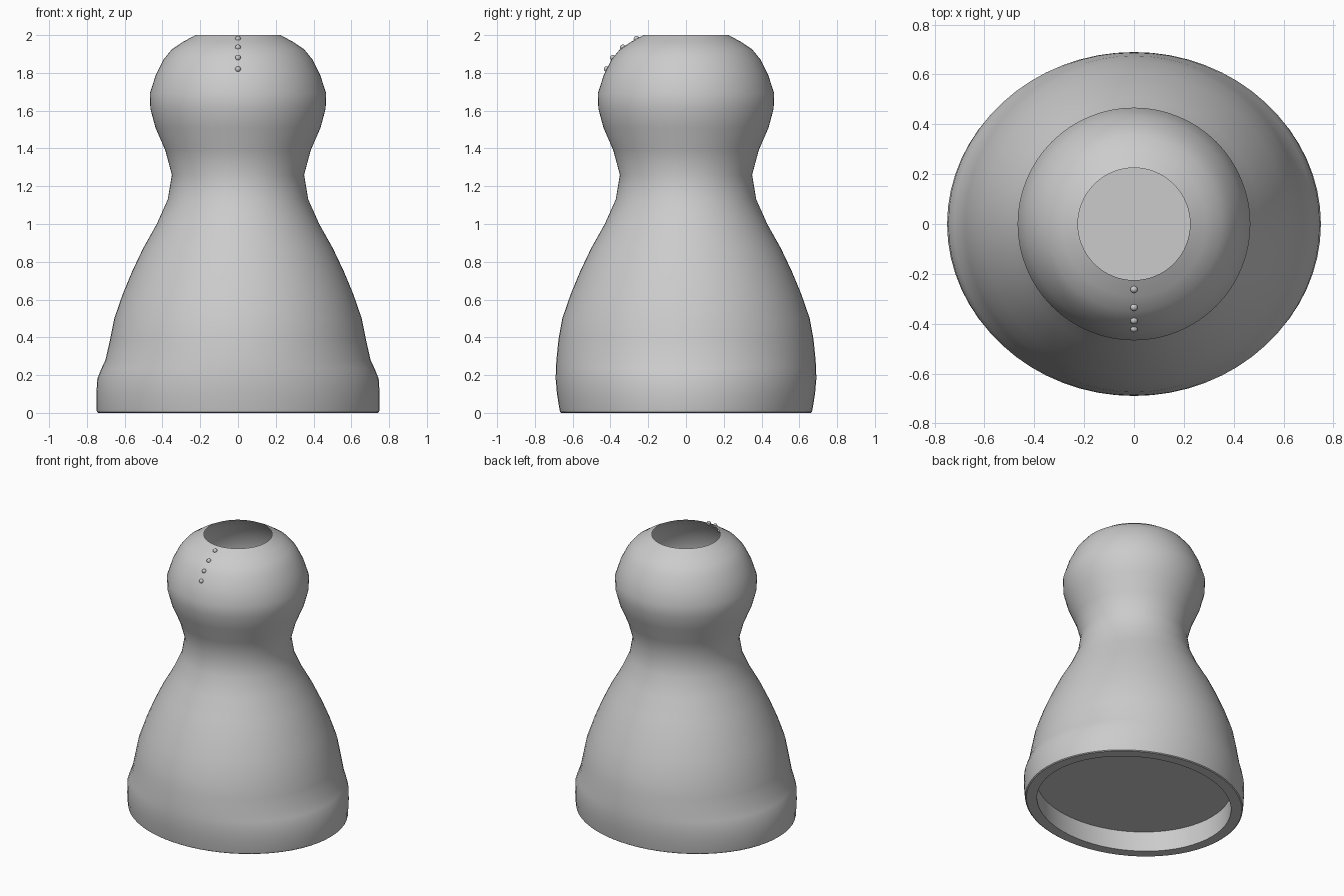
import bpy, bmesh, math

if "Cube" in bpy.data.objects:
    bpy.data.objects.remove(bpy.data.objects["Cube"])

SEG = 64


def loft(name, rings, cap_end=False, smooth_angle=35):
    """Skin elliptical rings given as (z, radius_x, radius_y)."""
    bm = bmesh.new()
    loops = []
    for z, rx, ry in rings:
        loops.append([bm.verts.new((rx * math.cos(2 * math.pi * i / SEG),
                                    ry * math.sin(2 * math.pi * i / SEG), z))
                      for i in range(SEG)])
    for a, b in zip(loops, loops[1:]):
        for i in range(SEG):
            j = (i + 1) % SEG
            bm.faces.new((a[i], b[i], b[j], a[j]))
    if cap_end:
        centre = bm.verts.new((0, 0, rings[-1][0]))
        last = loops[-1]
        for i in range(SEG):
            bm.faces.new((last[i], centre, last[(i + 1) % SEG]))
    mesh = bpy.data.meshes.new(name)
    bm.to_mesh(mesh)
    bm.free()
    obj = bpy.data.objects.new(name, mesh)
    bpy.context.collection.objects.link(obj)
    bpy.ops.object.select_all(action='DESELECT')
    bpy.context.view_layer.objects.active = obj
    obj.select_set(True)
    bpy.ops.object.shade_smooth_by_angle(angle=math.radians(smooth_angle))
    return obj


# Hollow body: open head, neck, flared skirt, base rim, inner wall, floor disc
head_and_neck = [(2.0, .225), (1.965, .29), (1.925, .35), (1.87, .395),
                 (1.79, .435), (1.69, .467), (1.61, .464), (1.51, .437),
                 (1.39, .385), (1.26, .35), (1.13, .372), (1.0, .43),
                 (.87, .503), (.75, .56), (.63, .61)]
skirt = [(.5, .655, .655), (.39, .677, .675), (.28, .702, .686),
         (.235, .723, .689), (.18, .745, .69), (.1, .75, .683),
         (.02, .75, .67), (.005, .747, .667), (0, .74, .66)]
base_recess = [(0, .67, .59), (.15, .67, .605)]
loft("body", [(z, r, r) for z, r in head_and_neck] + skirt + base_recess,
     cap_end=True)

# Row of tiny studs down the front of the head
for z, y in [(1.98, -.262), (1.935, -.334), (1.88, -.387), (1.82, -.42)]:
    bpy.ops.mesh.primitive_uv_sphere_add(segments=12, ring_count=8,
                                         radius=.015, location=(0, y, z))
    stud = bpy.context.object
    stud.name = "front_stud"
    bpy.ops.object.shade_smooth()
